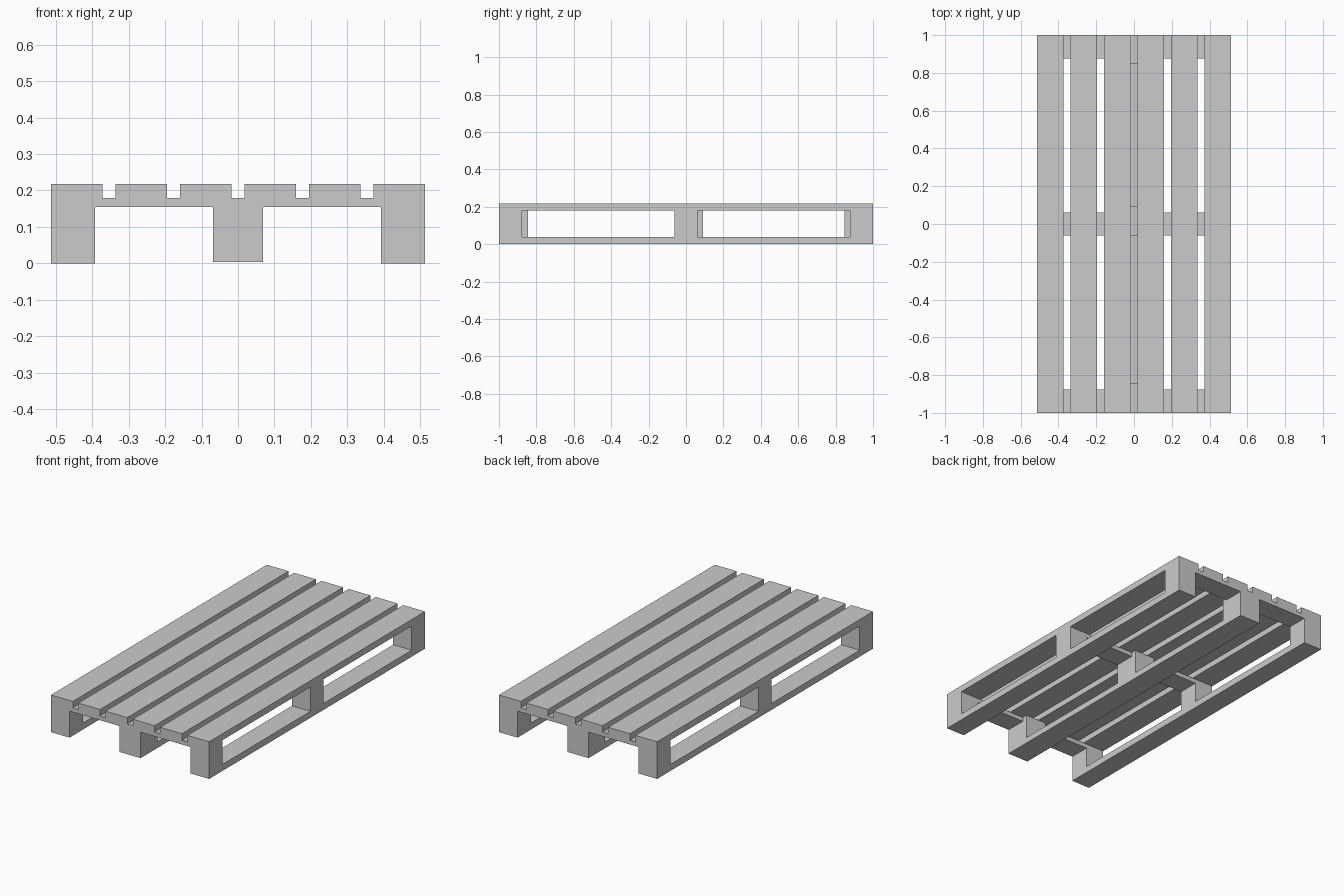
import bpy
import bmesh
from mathutils import Vector

if "Cube" in bpy.data.objects:
    bpy.data.objects.remove(bpy.data.objects["Cube"])


def box(name, x0, x1, y0, y1, z0, z1):
    """Axis-aligned board or block given by its extents."""
    bm = bmesh.new()
    bmesh.ops.create_cube(bm, size=1.0)
    bmesh.ops.scale(bm, vec=Vector((x1 - x0, y1 - y0, z1 - z0)), verts=bm.verts)
    mesh = bpy.data.meshes.new(name)
    bm.to_mesh(mesh)
    bm.free()
    ob = bpy.data.objects.new(name, mesh)
    ob.location = ((x0 + x1) / 2, (y0 + y1) / 2, (z0 + z1) / 2)
    bpy.context.collection.objects.link(ob)
    return ob


HALF_W = 0.513
BOTTOM_TOP, CROSS_Z, DECK_Z, TOP_Z = 0.038, 0.155, 0.180, 0.218

# Six deck slats running the full length
SLAT_W, PITCH = 0.141, 0.177
for i in range(6):
    cx = (i - 2.5) * PITCH
    box(f"deck_slat_{i + 1}", cx - SLAT_W / 2, cx + SLAT_W / 2, -1, 1, DECK_Z, TOP_Z)

# Three cross boards with the outer blocks beneath them
for row, y0, y1 in (("front", -1, -0.877), ("middle", -0.062, 0.062), ("back", 0.877, 1)):
    box(f"{row}_cross_board", -HALF_W, HALF_W, y0, y1, CROSS_Z, DECK_Z)
    box(f"{row}_left_block", -HALF_W, -0.393, y0, y1, BOTTOM_TOP, CROSS_Z)
    box(f"{row}_right_block", 0.393, HALF_W, y0, y1, BOTTOM_TOP, CROSS_Z)

# Longer centre blocks, reaching past the cross boards up to the deck
for row, y0, y1 in (("front", -1, -0.845), ("middle", -0.062, 0.092), ("back", 0.847, 1)):
    box(f"{row}_centre_block", -0.068, 0.068, y0, y1, BOTTOM_TOP, DECK_Z)

# Bottom runners
box("left_runner", -HALF_W, -0.393, -1, 1, 0, BOTTOM_TOP)
box("centre_runner", -0.068, 0.068, -1, 1, 0.003, BOTTOM_TOP)
box("right_runner", 0.393, HALF_W, -1, 1, 0, BOTTOM_TOP)
